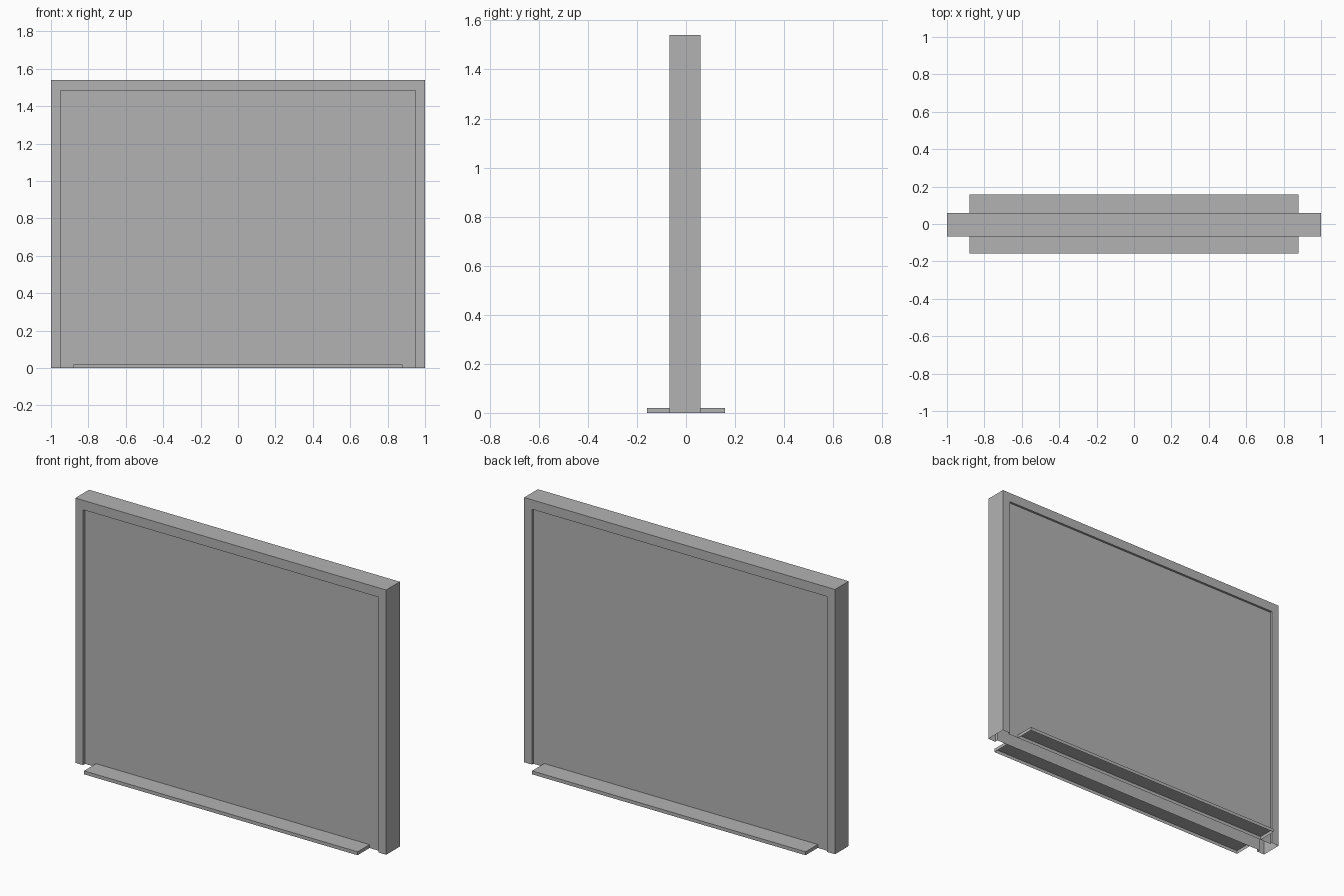
import bpy
import bmesh

cube = bpy.data.objects.get("Cube")
if cube:
    bpy.data.objects.remove(cube, do_unlink=True)

# One plain grey for everything
grey = bpy.data.materials.new("plain_grey")
grey.use_nodes = True
grey.diffuse_color = (0.45, 0.45, 0.45, 1)
grey.node_tree.nodes["Principled BSDF"].inputs["Base Color"].default_value = grey.diffuse_color

# Overall sizes
HALF_W, TOP = 1.0, 1.54
IN_W, IN_TOP = 0.95, 1.485
FRONT, BACK = -0.067, 0.059
PANEL_FRONT, PANEL_BACK = -0.048, 0.046
TRAY_W, TRAY_Y, TRAY_H = 0.88, 0.158, 0.02


def finish(name, bm, recalc=True):
    if recalc:
        bmesh.ops.recalc_face_normals(bm, faces=bm.faces[:])
    mesh = bpy.data.meshes.new(name)
    bm.to_mesh(mesh)
    bm.free()
    mesh.materials.append(grey)
    obj = bpy.data.objects.new(name, mesh)
    bpy.context.collection.objects.link(obj)
    return obj


def arch(bm, w, top, y):
    """Upside-down U of four points at depth y."""
    return [bm.verts.new(p) for p in ((-w, y, 0), (-w, y, top), (w, y, top), (w, y, 0))]


# Frame: hollow U-shaped channel, open underneath
bm = bmesh.new()
loops = [arch(bm, *s) for s in (
    (IN_W, IN_TOP, PANEL_BACK), (IN_W, IN_TOP, BACK),
    (HALF_W, TOP, BACK), (HALF_W, TOP, FRONT),
    (IN_W, IN_TOP, FRONT), (IN_W, IN_TOP, PANEL_FRONT))]
for a, b in zip(loops, loops[1:]):
    for i in range(3):
        bm.faces.new((a[i], a[i + 1], b[i + 1], b[i]))
finish("frame", bm)

# Recessed panels on both sides
for name, y in (("front_panel", PANEL_FRONT), ("back_panel", PANEL_BACK)):
    bm = bmesh.new()
    pts = arch(bm, IN_W, IN_TOP, y)
    bm.faces.new(pts if y > 0 else pts[::-1])
    finish(name, bm, recalc=False)

# Trays at the foot: thin shells, open underneath and against the panel
for name, inner, outer in (("front_tray", PANEL_FRONT, -TRAY_Y), ("back_tray", PANEL_BACK, TRAY_Y)):
    bm = bmesh.new()
    bmesh.ops.create_cube(bm, size=1)
    for v in bm.verts:
        v.co = (v.co.x * 2 * TRAY_W, outer if v.co.y > 0 else inner, TRAY_H if v.co.z > 0 else 0)
    open_sides = [f for f in bm.faces
                  if all(v.co.z < TRAY_H / 2 for v in f.verts)
                  or all(abs(v.co.y - inner) < 0.001 for v in f.verts)]
    bmesh.ops.delete(bm, geom=open_sides, context="FACES")
    finish(name, bm)
